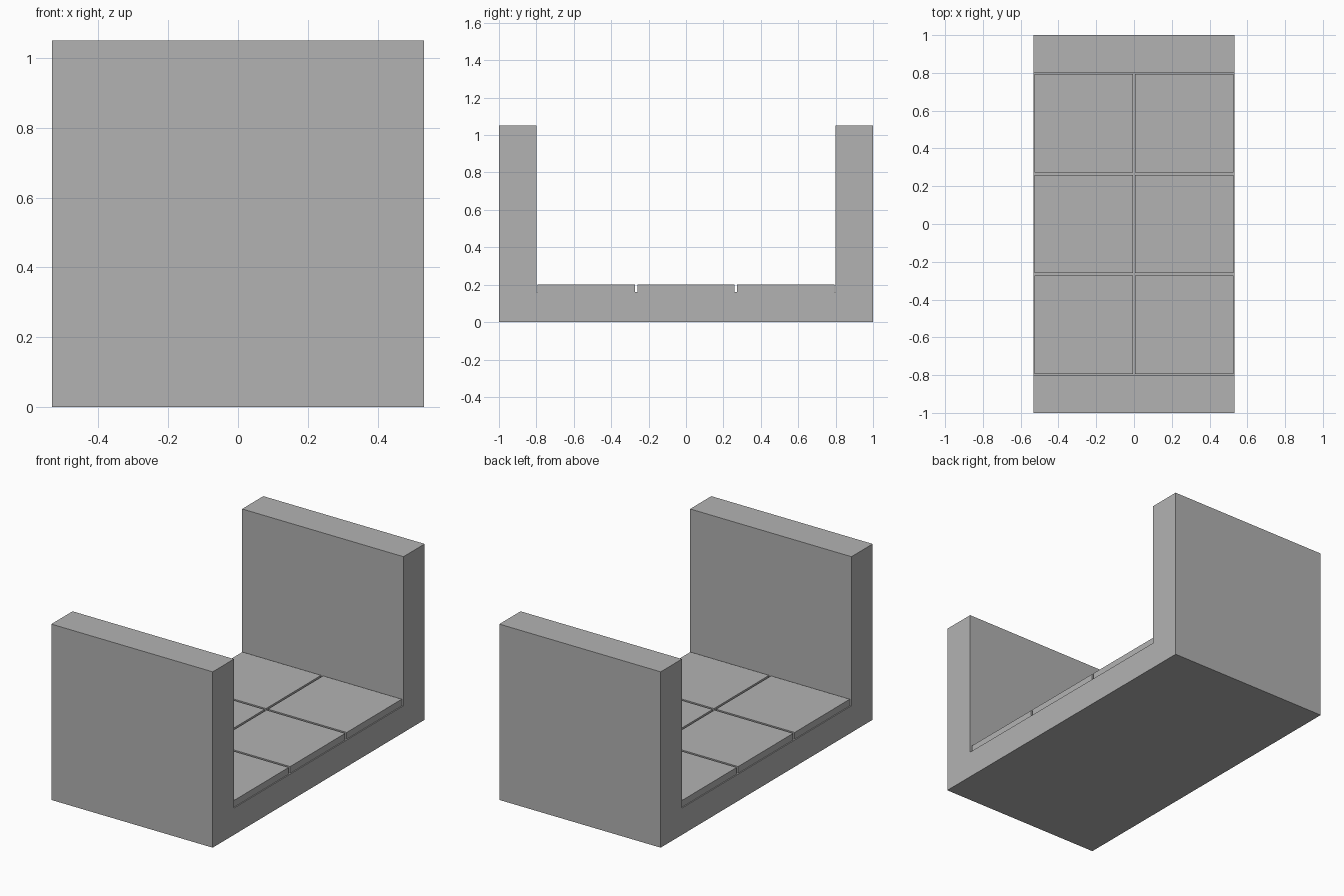
import bpy
import bmesh

if "Cube" in bpy.data.objects:
    bpy.data.objects.remove(bpy.data.objects["Cube"], do_unlink=True)

HALF_X, HALF_Y = 0.533, 1.0
WALL, HEIGHT = 0.2, 1.05
BED, TILE_TOP = 0.16, 0.2
TILE = 0.52

grey = bpy.data.materials.new("plain grey")
grey.use_nodes = True
colour = (0.448, 0.448, 0.448, 1)
grey.diffuse_color = colour
grey.node_tree.nodes["Principled BSDF"].inputs["Base Color"].default_value = colour


def finish(name, bm):
    bmesh.ops.recalc_face_normals(bm, faces=bm.faces)
    mesh = bpy.data.meshes.new(name)
    bm.to_mesh(mesh)
    bm.free()
    mesh.materials.append(grey)
    obj = bpy.data.objects.new(name, mesh)
    bpy.context.collection.objects.link(obj)


# U-shaped body: floor slab and two end walls, extruded across x
inner = HALF_Y - WALL
half = [(0, BED), (inner, BED), (inner, HEIGHT), (HALF_Y, HEIGHT), (HALF_Y, 0)]
profile = half[1:] + [(-y, z) for y, z in reversed(half[1:])]
bm = bmesh.new()
face = bm.faces.new([bm.verts.new((-HALF_X, y, z)) for y, z in profile])
side = bmesh.ops.extrude_face_region(bm, geom=[face])
verts = [v for v in side["geom"] if isinstance(v, bmesh.types.BMVert)]
bmesh.ops.translate(bm, verts=verts, vec=(2 * HALF_X, 0, 0))
finish("body", bm)

# Floor tiles: two across, three along, with narrow grooves between
pitch = 2 * inner / 3
for row in (-1, 0, 1):
    for col, label in ((-1, "right"), (1, "left")):
        bm = bmesh.new()
        bmesh.ops.create_cube(bm, size=1)
        bmesh.ops.scale(bm, verts=bm.verts, vec=(TILE, TILE, TILE_TOP - BED))
        centre = (col * HALF_X / 2, row * pitch, (BED + TILE_TOP) / 2)
        bmesh.ops.translate(bm, verts=bm.verts, vec=centre)
        finish(f"floor_tile_{label}_{row + 2}", bm)
